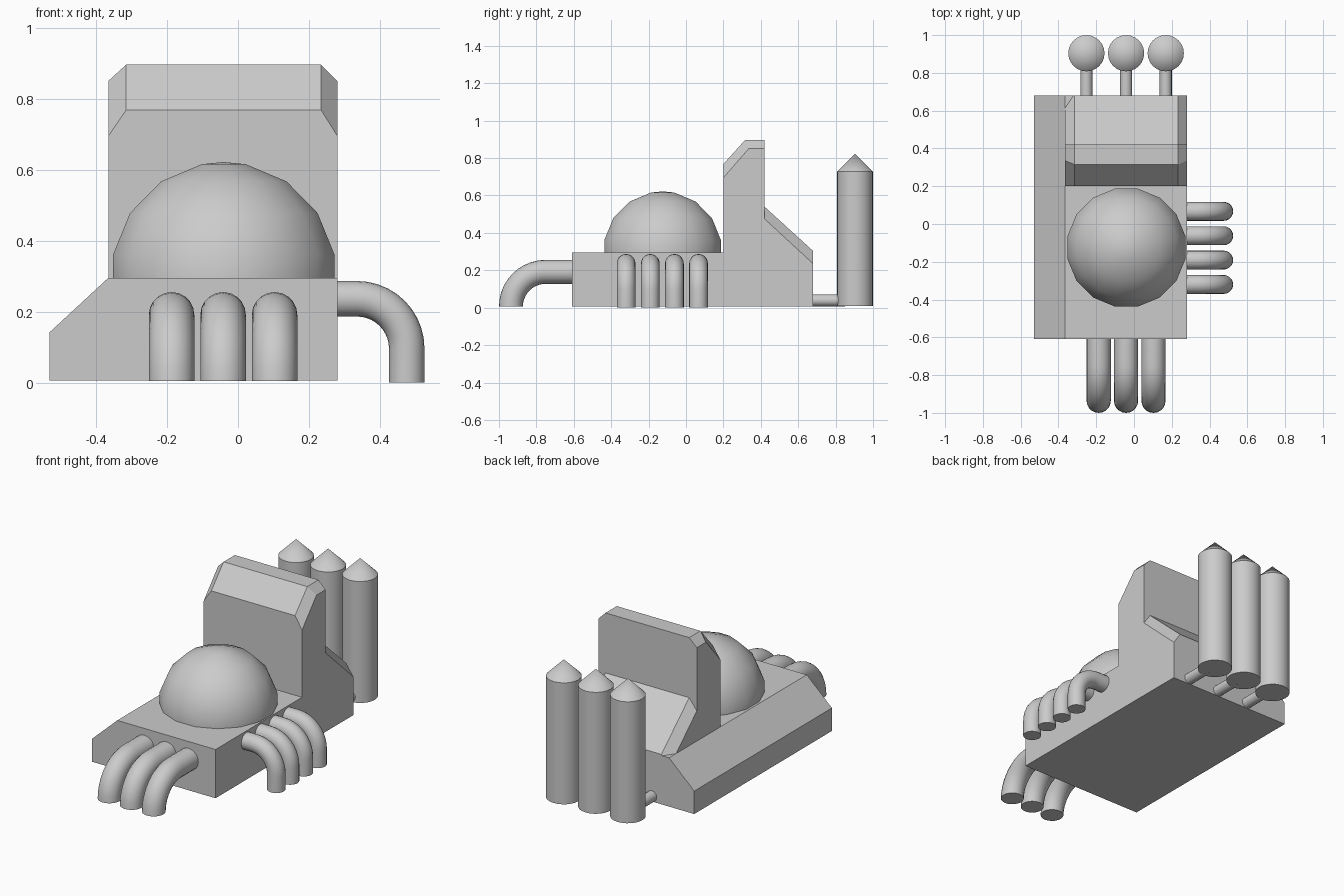
import bpy, bmesh
from math import sin, cos, pi, radians
from mathutils import Vector

if "Cube" in bpy.data.objects:
    bpy.data.objects.remove(bpy.data.objects["Cube"])

Z0 = 0.007  # underside of the body


def finish(name, bm, smooth=False):
    bmesh.ops.recalc_face_normals(bm, faces=bm.faces[:])
    me = bpy.data.meshes.new(name)
    bm.to_mesh(me)
    bm.free()
    ob = bpy.data.objects.new(name, me)
    bpy.context.collection.objects.link(ob)
    if smooth:
        bpy.ops.object.select_all(action='DESELECT')
        bpy.context.view_layer.objects.active = ob
        ob.select_set(True)
        bpy.ops.object.shade_smooth_by_angle(angle=radians(40))
    return ob


def loft(name, sections, smooth=False):
    """Closed skin through rings with equal point counts."""
    bm = bmesh.new()
    rings = [[bm.verts.new(p) for p in s] for s in sections]
    n = len(rings[0])
    for a, b in zip(rings, rings[1:]):
        for i in range(n):
            j = (i + 1) % n
            bm.faces.new((a[i], a[j], b[j], b[i]))
    bm.faces.new(rings[0])
    bm.faces.new(rings[-1])
    return finish(name, bm, smooth)


def prism_y(name, profile, y0, y1):
    return loft(name, [[(x, y, z) for x, z in profile] for y in (y0, y1)])


def lathe(name, profile, x, y, segs, turn=0.0):
    """Revolve (radius, z) rings, ending in an apex at the last point."""
    bm = bmesh.new()
    rings = [[bm.verts.new((x + r * cos(turn + 2 * pi * i / segs),
                            y + r * sin(turn + 2 * pi * i / segs), z))
              for i in range(segs)] for r, z in profile[:-1]]
    apex = bm.verts.new((x, y, profile[-1][1]))
    for i in range(segs):
        j = (i + 1) % segs
        for a, b in zip(rings, rings[1:]):
            bm.faces.new((a[i], a[j], b[j], b[i]))
        bm.faces.new((rings[-1][i], rings[-1][j], apex))
    bm.faces.new(rings[0])
    return finish(name, bm, True)


def elbow(name, start, out, straight, bend, radius, segs=20):
    """Pipe leaving the wall along 'out', bending down to the floor."""
    out, up = Vector(out), Vector((0, 0, 1))
    side = out.cross(up)
    start = Vector(start)
    centre = start + out * straight - up * bend
    path = [(start - out * 0.02, 0)]
    for k in range(11):
        a = pi / 2 * k / 10
        path.append((centre + out * bend * sin(a) + up * bend * cos(a), a))
    end = path[-1][0].copy()
    if end.z > 0.01:
        end.z = 0.002
        path.append((end, pi / 2))
    rings = []
    for p, a in path:
        nrm = out * sin(a) + up * cos(a)
        rings.append([p + radius * (nrm * cos(t) + side * sin(t))
                      for t in (2 * pi * i / segs for i in range(segs))])
    return loft(name, rings, True)


# Base with sloped left shoulder, and its rear continuation
prism_y("base", [(-0.53, Z0), (-0.53, 0.143), (-0.365, 0.296), (0.28, 0.296), (0.28, Z0)], -0.61, 0.20)
prism_y("rear_shoulder", [(-0.53, Z0), (-0.53, 0.143), (-0.365, 0.296), (-0.315, 0.296), (-0.315, Z0)],
        0.20, 0.68)

# Tower with sloping back, chamfered along both sides
outer = [(0.2, Z0), (0.2, 0.695), (0.335, 0.85), (0.42, 0.85), (0.42, 0.475), (0.68, 0.235), (0.68, Z0)]
inner = [(0.2, Z0), (0.2, 0.768), (0.315, 0.896), (0.42, 0.896), (0.42, 0.54), (0.68, 0.303), (0.68, Z0)]
loft("tower", [[(x, y, z) for y, z in prof] for x, prof in
               ((-0.365, outer), (-0.315, inner), (0.234, inner), (0.28, outer))])

# Dome
R = 0.324
dome = [(R * cos(radians(a)), 0.298 + R * sin(radians(a))) for a in (11.25, 33.75, 56.25, 78.75, 90)]
lathe("dome", [(dome[0][0], 0.29)] + dome, -0.04, -0.125, 16, pi / 16)

# Front pipes
for i, x in enumerate((-0.187, -0.042, 0.103)):
    elbow(f"front_pipe_{i + 1}", (x, -0.61, 0.192), (0, -1, 0), 0.14, 0.186, 0.064)

# Side pipes
for i in range(4):
    elbow(f"side_pipe_{i + 1}", (0.28, -0.32 + 0.129 * i, 0.237), (1, 0, 0), 0.055, 0.14, 0.05)

# Rear tanks with pointed tops and feed pipes
for i, x in enumerate((-0.252, -0.042, 0.168)):
    lathe(f"rear_tank_{i + 1}", [(0.096, 0.008), (0.096, 0.728), (0, 0.823)], x, 0.904, 24)
    loft(f"feed_pipe_{i + 1}", [[(x + 0.032 * cos(2 * pi * k / 16), y, 0.039 + 0.032 * sin(2 * pi * k / 16))
                                 for k in range(16)] for y in (0.67, 0.85)], True)
